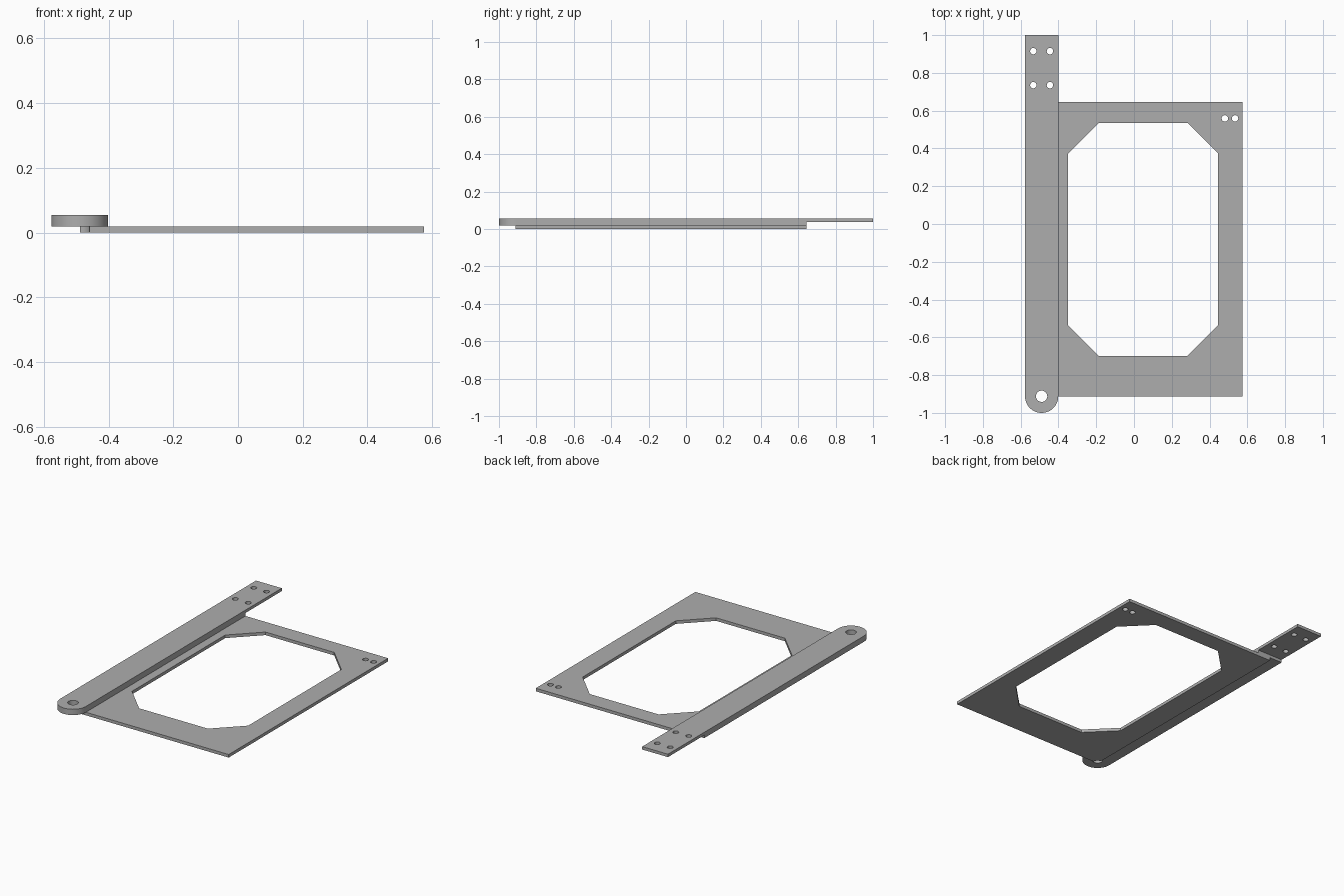
import bpy, bmesh
from math import cos, sin, pi

old = bpy.data.objects.get("Cube")
if old:
    bpy.data.objects.remove(old, do_unlink=True)

grey = bpy.data.materials.new("light grey metal")
grey.use_nodes = True
grey.diffuse_color = (0.42, 0.42, 0.42, 1)
grey.node_tree.nodes["Principled BSDF"].inputs["Base Color"].default_value = (0.42, 0.42, 0.42, 1)


def arc(x, y, r, start=0.0, end=2 * pi, steps=32):
    return [(x + r * cos(start + (end - start) * i / steps),
             y + r * sin(start + (end - start) * i / steps)) for i in range(steps + 1)]


def circle(x, y, r):
    return arc(x, y, r)[:-1]


def sheet(name, loops, z0, z1):
    """Flat part: the first loop is the outline, the others are holes."""
    curve = bpy.data.curves.new(name, "CURVE")
    curve.dimensions = "2D"
    curve.fill_mode = "BOTH"
    curve.extrude = (z1 - z0) / 2
    for loop in loops:
        spline = curve.splines.new("POLY")
        spline.points.add(len(loop) - 1)
        for point, (x, y) in zip(spline.points, loop):
            point.co = (x, y, 0, 1)
        spline.use_cyclic_u = True
    temp = bpy.data.objects.new(name + " outline", curve)
    bpy.context.collection.objects.link(temp)
    bpy.context.view_layer.update()
    mesh = bpy.data.meshes.new_from_object(temp.evaluated_get(bpy.context.evaluated_depsgraph_get()))
    bpy.data.objects.remove(temp, do_unlink=True)
    bm = bmesh.new()
    bm.from_mesh(mesh)
    bmesh.ops.remove_doubles(bm, verts=bm.verts, dist=1e-5)
    bmesh.ops.translate(bm, verts=bm.verts, vec=(0, 0, (z0 + z1) / 2))
    bmesh.ops.recalc_face_normals(bm, faces=bm.faces)
    bm.to_mesh(mesh)
    bm.free()
    mesh.materials.clear()
    mesh.materials.append(grey)
    obj = bpy.data.objects.new(name, mesh)
    bpy.context.collection.objects.link(obj)
    return obj


def activate(obj):
    bpy.ops.object.select_all(action="DESELECT")
    obj.select_set(True)
    bpy.context.view_layer.objects.active = obj


# Shared dimensions
left, right = -0.577, 0.575
width = 0.176
pivot_x, pivot_y = left + width / 2, -1 + width / 2
pivot_r, bolt_r = 0.03, 0.017
plate_back, plate_top, bar_top = 0.645, 0.019, 0.055

# Frame plate: corner notched by the pivot hole, chamfered window, two bolt holes
outline = arc(pivot_x, pivot_y, pivot_r, pi / 2, 0, 8)
outline += [(right, pivot_y), (right, plate_back), (pivot_x, plate_back)]
x0, x1, y0, y1, c = -0.349, 0.445, -0.698, 0.535, 0.162
window = [(x0 + c, y0), (x1 - c, y0), (x1, y0 + c), (x1, y1 - c),
          (x1 - c, y1), (x0 + c, y1), (x0, y1 - c), (x0, y0 + c)]
plate = sheet("frame_plate", [outline, window] + [circle(x, 0.559, bolt_r) for x in (0.481, 0.535)],
              0, plate_top)

# Arm: rounded pivot end, square tail with four bolt holes
outline = arc(pivot_x, pivot_y, width / 2, pi, 2 * pi) + [(left + width, 1), (left, 1)]
bolts = [circle(pivot_x + dx, y, bolt_r) for dx in (-0.044, 0.044) for y in (0.735, 0.915)]
arm = sheet("pivot_arm", [outline, circle(pivot_x, pivot_y, pivot_r)] + bolts, plate_top, bar_top)

# Thin the tail by cutting away its underside behind the plate
cutter = sheet("tail_cutter", [[(left - 0.1, plate_back), (left + 0.3, plate_back),
                                (left + 0.3, 1.1), (left - 0.1, 1.1)]], -0.05, 0.037)
cutter.hide_render = True
cut = arm.modifiers.new("thin tail", "BOOLEAN")
cut.operation = "DIFFERENCE"
cut.solver = "EXACT"
cut.object = cutter
activate(arm)
bpy.ops.object.modifier_apply(modifier=cut.name)
bpy.data.objects.remove(cutter, do_unlink=True)

# Smooth round walls, crisp edges
for part in (plate, arm):
    activate(part)
    bpy.ops.object.shade_smooth_by_angle(angle=pi / 6)
